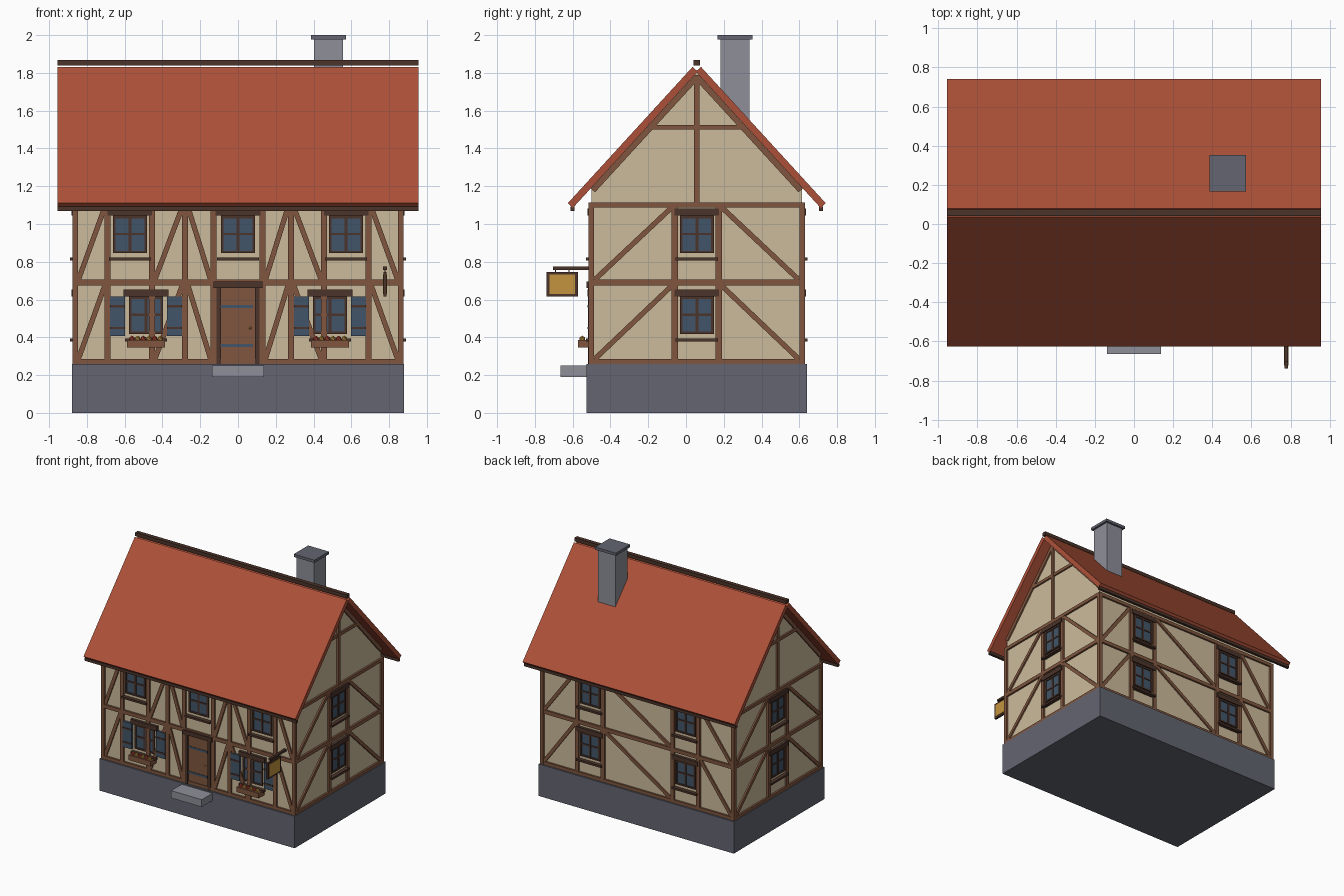
import bpy, bmesh, math
from mathutils import Matrix, Vector

if "Cube" in bpy.data.objects:
    bpy.data.objects.remove(bpy.data.objects["Cube"])

YC = 0.057               # depth centre of the house
HX, HY = 0.86, 0.556     # half sizes of the plaster walls


def material(name, r, g, b):
    m = bpy.data.materials.new(name)
    lin = [((c / 255 + 0.055) / 1.055) ** 2.4 for c in (r, g, b)]
    m.diffuse_color = (*lin, 1)
    m.use_nodes = True
    m.node_tree.nodes["Principled BSDF"].inputs["Base Color"].default_value = m.diffuse_color
    return m


ROOF = material("roof_tile", 172, 80, 56)
PLASTER = material("plaster", 204, 187, 155)
TIMBER = material("timber", 128, 86, 63)
DARK = material("dark_wood", 75, 51, 42)
STONE = material("dark_stone", 99, 101, 113)
PALE = material("pale_stone", 141, 143, 153)
BLUE = material("slate_blue", 66, 85, 104)
GOLD = material("gold", 196, 149, 62)
RED = material("flower_red", 186, 66, 50)

# Wall frames: local x runs along the wall, local -y points outwards
WALLS = {
    "front": Matrix.Translation((0, YC - HY, 0)),
    "right": Matrix.Translation((HX, YC, 0)) @ Matrix.Rotation(math.pi / 2, 4, 'Z'),
    "back": Matrix.Translation((0, YC + HY, 0)) @ Matrix.Rotation(math.pi, 4, 'Z'),
    "left": Matrix.Translation((-HX, YC, 0)) @ Matrix.Rotation(-math.pi / 2, 4, 'Z'),
}


class Part:
    """Collects boxes in one mesh, placed in a given frame."""

    def __init__(self, name, mat, frame=Matrix()):
        self.name, self.mat, self.frame, self.bm = name, mat, frame, bmesh.new()

    def box(self, x0, x1, y0, y1, z0, z1):
        m = Matrix.Translation(((x0 + x1) / 2, (y0 + y1) / 2, (z0 + z1) / 2))
        m = m @ Matrix.Diagonal((x1 - x0, y1 - y0, z1 - z0, 1))
        bmesh.ops.create_cube(self.bm, size=1, matrix=self.frame @ m)

    def plate(self, u0, u1, z0, z1, out, inner=-0.01):
        self.box(u0, u1, -out, -inner, z0, z1)

    def beam(self, a, b, width=0.027, out=0.012):
        """Slanted beam on the wall from a to b, each (u, z)."""
        a, b = Vector(a), Vector(b)
        mid, d = (a + b) / 2, b - a
        m = Matrix.Translation((mid.x, -(out - 0.01) / 2, mid.y))
        m = m @ Matrix.Rotation(-math.atan2(d.y, d.x), 4, 'Y')
        m = m @ Matrix.Diagonal((d.length, out + 0.01, width, 1))
        bmesh.ops.create_cube(self.bm, size=1, matrix=self.frame @ m)

    def extrude(self, profile, half):
        """Extrude a (y, z) profile along x from -half to half."""
        face = self.bm.faces.new([self.bm.verts.new((-half, y, z)) for y, z in profile])
        new = bmesh.ops.extrude_face_region(self.bm, geom=[face])["geom"]
        verts = [v for v in new if isinstance(v, bmesh.types.BMVert)]
        bmesh.ops.translate(self.bm, vec=(2 * half, 0, 0), verts=verts)

    def ball(self, x, y, z, r):
        bmesh.ops.create_icosphere(self.bm, subdivisions=1, radius=r,
                                   matrix=self.frame @ Matrix.Translation((x, y, z)))

    def done(self):
        bmesh.ops.recalc_face_normals(self.bm, faces=self.bm.faces)
        me = bpy.data.meshes.new(self.name)
        self.bm.to_mesh(me)
        self.bm.free()
        me.materials.append(self.mat)
        bpy.context.collection.objects.link(bpy.data.objects.new(self.name, me))


def single(name, mat, *dims):
    p = Part(name, mat)
    p.box(*dims)
    p.done()


# Plinth, plaster body with gables, door step
single("plinth", STONE, -0.88, 0.88, YC - 0.584, YC + 0.584, 0, 0.26)
body = Part("plaster_body", PLASTER)
body.extrude([(YC - HY, 0.25), (YC + HY, 0.25), (YC + HY, 1.2), (YC, 1.81), (YC - HY, 1.2)], HX)
body.done()
single("door_step", PALE, -0.138, 0.138, -0.664, -0.52, 0.19, 0.25)

# Roof slabs, eaves boards, ridge beam
for side, s in (("front", -1), ("back", 1)):
    slab = Part(side + "_roof", ROOF)
    prof = [(0.022, 1.832), (0.683, 1.11), (0.656, 1.085), (-0.005, 1.807)]
    slab.extrude([(YC + s * d, z) for d, z in prof], 0.955)
    slab.done()
    y = YC + s * 0.657
    single(side + "_eaves_board", DARK, -0.955, 0.955, y - 0.011, y + 0.011, 1.07, 1.093)
single("ridge_beam", DARK, -0.955, 0.955, YC - 0.017, YC + 0.017, 1.838, 1.867)

# Chimney
single("chimney", PALE, 0.402, 0.556, 0.182, 0.336, 1.45, 1.98)
single("chimney_cap", STONE, 0.386, 0.572, 0.167, 0.352, 1.978, 2.0)

# Corner posts
corners = Part("corner_posts", TIMBER)
for sx in (-1, 1):
    for sy in (-1, 1):
        x, y = sx * (HX + 0.001), YC + sy * (HY + 0.003)
        corners.box(x - 0.014, x + 0.014, y - 0.015, y + 0.015, 0.26, 1.115)
corners.done()

# Timber framing: rails and posts, then braces for both storeys
STOREYS = ((0.285, 0.675), (0.705, 1.09))
POSTS = {
    "front": [s * u for s in (-1, 1) for u in (0.69, 0.455, 0.28, 0.13)],
    "back": [s * 0.43 + t for s in (-1, 1) for t in (-0.1165, 0.1165)],
    "right": [-0.1165, 0.1165],
    "left": [-0.1165, 0.1165],
}
BRACES = {  # (low end, high end) of each brace along the wall
    "front": [(s * a, s * b) for s in (-1, 1)
              for a, b in ((0.845, 0.705), (0.44, 0.295), (0.145, 0.265))],
    "back": [(-0.845, -0.56), (0.3, -0.3), (0.845, 0.56)],
    "right": [(-0.54, -0.13), (0.54, 0.13)],
    "left": [(-0.54, -0.13), (0.54, 0.13)],
}
for wall, frame in WALLS.items():
    half = HX if wall in ("front", "back") else HY
    t = Part(wall + "_timbers", TIMBER, frame)
    for z0, z1 in ((0.26, 0.285), (0.675, 0.705), (1.088, 1.115)):
        t.plate(-half, half, z0, z1, 0.015)
    for u in POSTS[wall]:
        t.plate(u - 0.016, u + 0.016, 0.27, 1.1, 0.0145)
    for lo, hi in BRACES[wall]:
        for z0, z1 in STOREYS:
            t.beam((lo, z0), (hi, z1))
    if half == HY:  # gable post, collar and rakes
        t.plate(-0.014, 0.014, 1.1, 1.79, 0.0145)
        t.plate(-0.26, 0.26, 1.5, 1.525, 0.013)
        for s in (-1, 1):
            t.beam((s * 0.55, 1.178), (0, 1.778), 0.03, 0.012)
    t.done()


# Windows: frame with cross bars, glass, header and sill
def window(name, frame, u, base):
    wood = Part(name + "_frame", DARK, frame)
    w, z0, z1 = 0.09, base + 0.03, base + 0.228
    for s in (-1, 1):
        wood.plate(*sorted((u + s * w, u + s * (w - 0.014))), z0, z1, 0.012)
    for a, b in ((z0, z0 + 0.012), (z1 - 0.014, z1)):
        wood.plate(u - w, u + w, a, b, 0.0125)
    wood.plate(u - 0.008, u + 0.008, z0, z1, 0.011)
    wood.plate(u - w, u + w, base + 0.125, base + 0.137, 0.0105)
    wood.plate(u - 0.118, u + 0.118, z1, z1 + 0.038, 0.022)
    wood.plate(u - 0.112, u + 0.112, base - 0.01, base + 0.006, 0.03)
    wood.done()
    glass = Part(name + "_glass", BLUE, frame)
    glass.plate(u - w + 0.005, u + w - 0.005, z0 + 0.004, z1 - 0.004, 0.005, -0.004)
    glass.done()


LOW, HIGH = 0.388, 0.816
for wall, frame in WALLS.items():
    spots = {"front": [(-0.572, HIGH), (0, HIGH), (0.572, HIGH), (-0.487, LOW), (0.487, LOW)],
             "back": [(s * 0.43, z) for s in (-1, 1) for z in (LOW, HIGH)]}
    for i, (u, z) in enumerate(spots.get(wall, [(0, LOW), (0, HIGH)])):
        window(f"{wall}_window_{i + 1}", frame, u, z)

# Shutters and flower boxes on the lower front windows
front = WALLS["front"]
for side, c in (("left", -0.487), ("right", 0.487)):
    panel = Part(side + "_shutters", BLUE, front)
    batten = Part(side + "_shutter_battens", DARK, front)
    for s in (-1, 1):
        u = c + s * 0.15
        panel.plate(u - 0.04, u + 0.04, 0.408, 0.617, 0.019)
        for z in (0.45, 0.565):
            batten.plate(u - 0.04, u + 0.04, z - 0.006, z + 0.006, 0.023)
    panel.done()
    batten.done()
    trough = Part(side + "_flower_box", TIMBER, front)
    trough.plate(c - 0.1, c + 0.1, 0.345, 0.386, 0.074)
    trough.done()
    for k, (name, mat) in enumerate((("red", RED), ("gold", GOLD))):
        blooms = Part(f"{side}_{name}_flowers", mat, front)
        for i in range(k, 6, 2):
            blooms.ball(c - 0.075 + i * 0.03, -0.05, 0.393, 0.016)
        blooms.done()

# Door with frame, straps and knob
door = Part("door", TIMBER, front)
door.plate(-0.093, 0.093, 0.26, 0.665, 0.01)
door.done()
surround = Part("door_frame", DARK, front)
for s in (-1, 1):
    surround.plate(s * 0.102 - 0.012, s * 0.102 + 0.012, 0.26, 0.665, 0.02)
surround.plate(-0.13, 0.13, 0.662, 0.695, 0.028)
surround.done()
straps = Part("door_straps", BLUE, front)
for z in (0.357, 0.562):
    straps.plate(-0.09, 0.08, z - 0.008, z + 0.008, 0.014)
straps.done()
knob = Part("door_knob", GOLD, front)
knob.ball(0.065, -0.014, 0.45, 0.008)
knob.done()

# Hanging sign on its bracket
single("sign_arm", DARK, 0.768, 0.788, -0.704, -0.5, 0.757, 0.774)
single("sign_board", DARK, 0.77, 0.786, -0.738, -0.572, 0.615, 0.747)
single("sign_face", GOLD, 0.767, 0.789, -0.723, -0.587, 0.63, 0.732)
hangers = Part("sign_hangers", DARK)
for y in (-0.69, -0.62):
    hangers.box(0.775, 0.781, y - 0.003, y + 0.003, 0.74, 0.76)
hangers.done()
